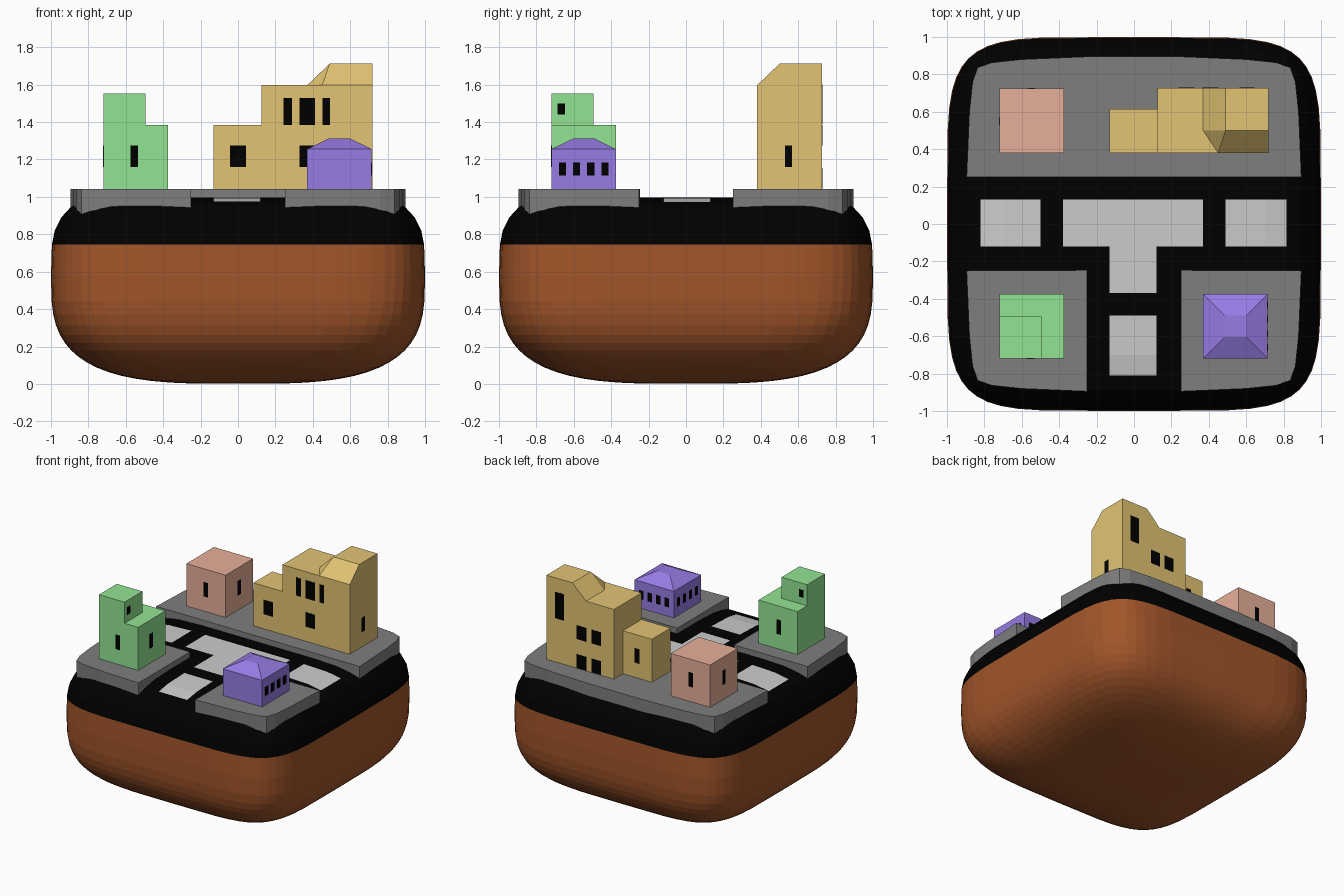
import bpy, bmesh, math

if "Cube" in bpy.data.objects:
    bpy.data.objects.remove(bpy.data.objects["Cube"])


def mat(name, r, g, b):
    m = bpy.data.materials.new(name)
    m.diffuse_color = (r, g, b, 1)
    m.use_nodes = True
    m.node_tree.nodes["Principled BSDF"].inputs["Base Color"].default_value = m.diffuse_color
    return m


BROWN = mat("earth_brown", 0.36, 0.092, 0.023)
BLACK = mat("asphalt_black", 0.0, 0.0, 0.0)
GREY = mat("pavement_grey", 0.21, 0.21, 0.21)
LIGHT = mat("tile_grey", 0.58, 0.58, 0.58)
PINK = mat("pink_wall", 0.80, 0.43, 0.32)
GREEN = mat("green_wall", 0.29, 0.78, 0.29)
YELLOW = mat("yellow_wall", 0.76, 0.55, 0.17)
PURPLE = mat("purple_wall", 0.31, 0.20, 0.78)


def finish(bm, name, *mats):
    bmesh.ops.recalc_face_normals(bm, faces=bm.faces[:])
    me = bpy.data.meshes.new(name)
    bm.to_mesh(me)
    bm.free()
    for m in mats:
        me.materials.append(m)
    ob = bpy.data.objects.new(name, me)
    bpy.context.collection.objects.link(ob)
    return ob


def loft(bm, rings, mat_fn=None):
    """Skin equal-length rings of points and cap both ends."""
    vs = [[bm.verts.new(p) for p in ring] for ring in rings]
    n = len(vs[0])
    for k in range(len(vs) - 1):
        for i in range(n):
            j = (i + 1) % n
            f = bm.faces.new((vs[k][i], vs[k][j], vs[k + 1][j], vs[k + 1][i]))
            f.material_index = mat_fn(k) if mat_fn else 0
    bm.faces.new(vs[0])
    f = bm.faces.new(vs[-1])
    f.material_index = mat_fn(len(vs) - 2) if mat_fn else 0


def rect(x0, x1, y0, y1, z):
    return [(x0, y0, z), (x1, y0, z), (x1, y1, z), (x0, y1, z)]


def box(bm, x0, x1, y0, y1, z0, z1):
    loft(bm, [rect(x0, x1, y0, y1, z0), rect(x0, x1, y0, y1, z1)])


def squircle(a, n, count=48):
    pts = []
    for i in range(count):
        t = 2 * math.pi * i / count
        c, s = math.cos(t), math.sin(t)
        pts.append((a * math.copysign(abs(c) ** (2 / n), c),
                    a * math.copysign(abs(s) ** (2 / n), s)))
    return pts


# Rounded base: (half width, height, squareness), brown below the black crust
BELLY = []
for i in range(1, 17):
    t = i * math.pi / 32
    BELLY.append((math.sin(t) ** 0.625, 0.58 * (1 - math.cos(t) ** 0.625), 4.3 + 1.4 * i / 16))
RIM = [(0.995, 0.745, 5.8), (0.98, 0.82, 6.0), (0.945, 0.89, 6.4), (0.89, 0.95, 7.0),
       (0.81, 0.972, 7.0), (0.70, 0.99, 7.0), (0.50, 0.998, 7.0)]
PROFILE = BELLY + RIM
bm = bmesh.new()
loft(bm, [[(x, y, z) for x, y in squircle(r, n)] for r, z, n in PROFILE],
     lambda k: 1 if PROFILE[k][1] > 0.74 else 0)
base = finish(bm, "rounded_base", BROWN, BLACK)


# Raised pavement blocks; the outer corner is softly rounded
CORNER = [(0.895, 0.25), (0.880, 0.60), (0.863, 0.76), (0.836, 0.836),
          (0.76, 0.863), (0.60, 0.880), (0.25, 0.895)]


def pavement(name, pts):
    bm = bmesh.new()
    loft(bm, [[(x, y, z) for x, y in pts] for z in (0.90, 1.043)])
    finish(bm, name, GREY)


pavement("back_pavement", CORNER + [(-x, y) for x, y in reversed(CORNER)])
for side, s in (("left", -1), ("right", 1)):
    pavement(side + "_front_pavement", [(s * x, -y) for x, y in CORNER] + [(s * 0.25, -0.247)])


# Light road tiles draped over the crust
def height(x, y):
    r = max(abs(x), abs(y))
    top = RIM[::-1]
    for (r0, z0, _), (r1, z1, _) in zip(top, top[1:]):
        if r <= r1:
            return z0 + (z1 - z0) * max(0, (r - r0) / (r1 - r0)) + 0.002
    return 0.95


def tile(bm, xs, ys):
    for x0, x1 in zip(xs, xs[1:]):
        for y0, y1 in zip(ys, ys[1:]):
            bm.faces.new([bm.verts.new((x, y, height(x, y)))
                          for x, y in ((x0, y0), (x1, y0), (x1, y1), (x0, y1))])


bm = bmesh.new()
tile(bm, (-0.82, -0.7, -0.5), (-0.12, 0.13))
tile(bm, (0.49, 0.7, 0.815), (-0.12, 0.13))
tile(bm, (-0.38, -0.13, 0.12, 0.37), (-0.12, 0.13))
tile(bm, (-0.13, 0.12), (-0.37, -0.12))
tile(bm, (-0.13, 0.12), (-0.81, -0.7, -0.49))
finish(bm, "road_tiles", LIGHT)


# Windows: (axis, wall position, centre along wall, width, z0, z1)
def windows(name, specs):
    bm = bmesh.new()
    e = 0.001
    for axis, wall, c, w, z0, z1 in specs:
        a, b = c - w / 2, c + w / 2
        if axis == "x":
            box(bm, wall - e, wall + e, a, b, z0, z1)
        else:
            box(bm, a, b, wall - e, wall + e, z0, z1)
    finish(bm, name, BLACK)


G = 1.03
LOW = (1.16, 1.275)

# Pink cube house
bm = bmesh.new()
box(bm, -0.72, -0.375, 0.38, 0.725, G, 1.38)
finish(bm, "pink_house", PINK)
windows("pink_house_windows",
        [("x", w, 0.55, 0.04, *LOW) for w in (-0.72, -0.375)] +
        [("y", w, -0.55, 0.04, *LOW) for w in (0.38, 0.725)])

# Green stepped house
bm = bmesh.new()
box(bm, -0.72, -0.375, -0.72, -0.375, G, 1.385)
box(bm, -0.72, -0.495, -0.72, -0.495, 1.385, 1.553)
finish(bm, "green_house", GREEN)
windows("green_house_windows", [
    ("y", -0.72, -0.555, 0.04, *LOW), ("y", -0.375, -0.555, 0.04, *LOW),
    ("x", -0.375, -0.555, 0.04, *LOW),
    ("x", -0.495, -0.667, 0.04, 1.44, 1.50), ("y", -0.495, -0.667, 0.04, 1.44, 1.50)])

# Yellow hall with low wing and chamfered tower top
bm = bmesh.new()
box(bm, -0.13, 0.125, 0.38, 0.615, G, 1.385)
box(bm, 0.125, 0.718, 0.38, 0.728, G, 1.597)
low = [bm.verts.new((x, y, 1.597)) for x, y in
       ((0.37, 0.728), (0.37, 0.50), (0.45, 0.38), (0.718, 0.38), (0.718, 0.728))]
top = [bm.verts.new((x, y, 1.712)) for x, y in
       ((0.49, 0.728), (0.49, 0.50), (0.718, 0.50), (0.718, 0.728))]
for f in (low, top, (low[0], low[1], top[1], top[0]), (low[1], low[2], top[1]),
          (low[2], low[3], top[2], top[1]), (low[3], low[4], top[3], top[2]),
          (low[4], low[0], top[0], top[3])):
    bm.faces.new(f)
finish(bm, "yellow_hall", YELLOW)
windows("yellow_hall_windows", [
    ("y", 0.38, 0.267, 0.045, 1.385, 1.53), ("y", 0.38, 0.37, 0.085, 1.385, 1.53),
    ("y", 0.38, 0.472, 0.04, 1.385, 1.53),
    ("y", 0.38, 0.0, 0.085, *LOW), ("y", 0.38, 0.37, 0.085, *LOW),
    ("x", 0.718, 0.548, 0.04, *LOW), ("y", 0.615, 0.0, 0.04, *LOW),
    ("y", 0.728, 0.605, 0.08, 1.39, 1.60)] +
    [("y", 0.728, x, 0.085, z, z + 0.11) for x in (0.28, 0.41) for z in (1.045, 1.275)])

# Purple house with hipped roof
bm = bmesh.new()
loft(bm, [rect(0.37, 0.715, -0.72, -0.375, G), rect(0.37, 0.715, -0.72, -0.375, 1.255),
          rect(0.485, 0.60, -0.605, -0.49, 1.312)])
finish(bm, "purple_house", PURPLE)
STEPS = (-0.113, -0.038, 0.038, 0.113)
windows("purple_house_windows",
        [("x", w, -0.547 + d, 0.038, 1.115, 1.185) for w in (0.37, 0.715) for d in STEPS] +
        [("y", -0.375, 0.543 + d, 0.038, 1.115, 1.185) for d in STEPS])
